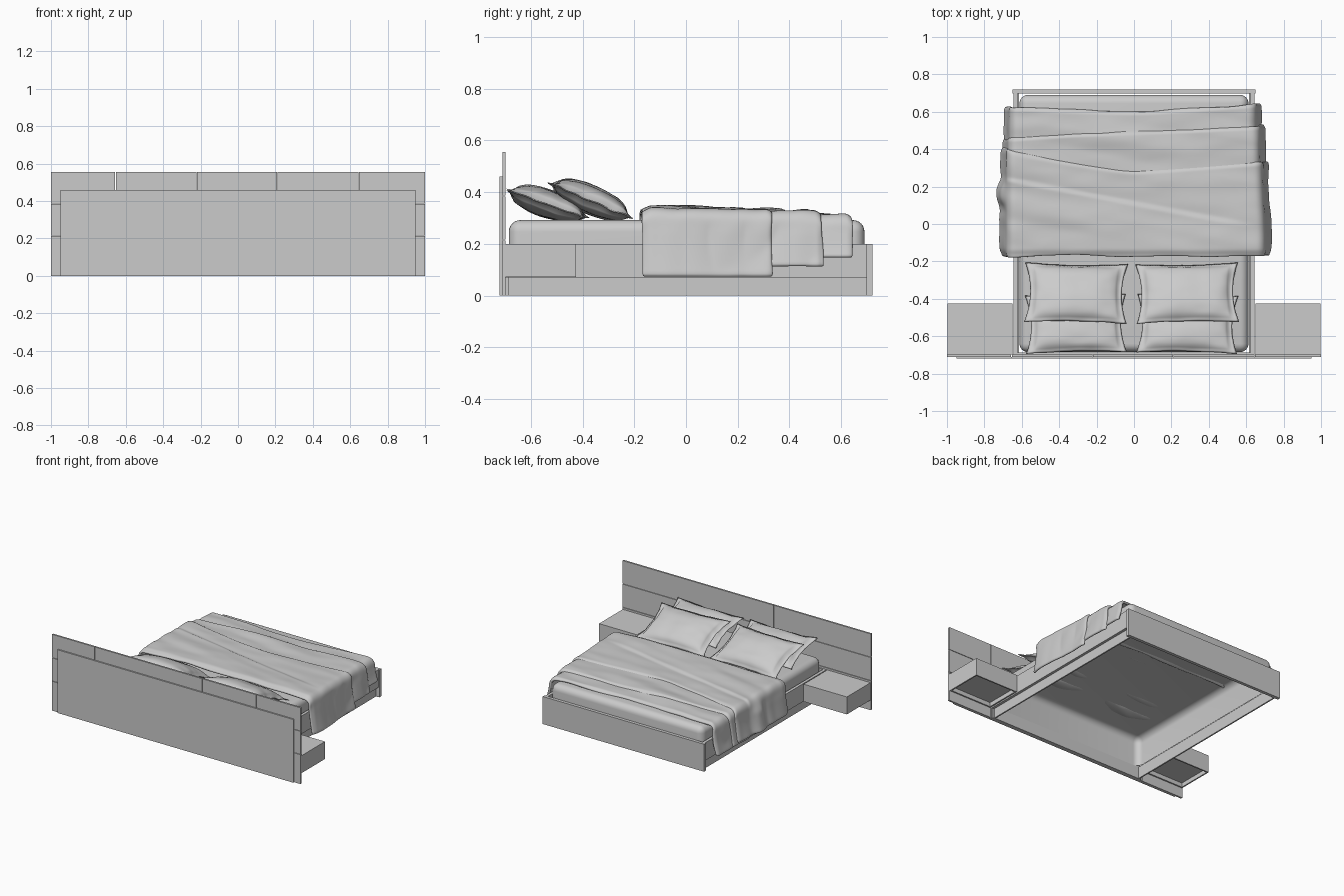
import bpy, bmesh, math
from mathutils import Vector, noise

if "Cube" in bpy.data.objects:
    bpy.data.objects.remove(bpy.data.objects["Cube"])

grey = bpy.data.materials.new("plain_grey")
grey.diffuse_color = (0.6, 0.6, 0.6, 1)
grey.use_nodes = True
grey.node_tree.nodes["Principled BSDF"].inputs["Base Color"].default_value = grey.diffuse_color


def finish(name, bm, smooth=False):
    bmesh.ops.recalc_face_normals(bm, faces=bm.faces[:])
    me = bpy.data.meshes.new(name)
    bm.to_mesh(me)
    bm.free()
    me.materials.append(grey)
    ob = bpy.data.objects.new(name, me)
    bpy.context.collection.objects.link(ob)
    if smooth:
        for p in me.polygons:
            p.use_smooth = True
    return ob


def box(name, x0, x1, y0, y1, z0, z1, recess=0.0, bevel=0.0, open_bottom=False):
    bm = bmesh.new()
    bmesh.ops.create_cube(bm, size=1)
    for v in bm.verts:
        v.co = Vector(((x0 + x1) / 2 + v.co.x * (x1 - x0),
                       (y0 + y1) / 2 + v.co.y * (y1 - y0),
                       (z0 + z1) / 2 + v.co.z * (z1 - z0)))
    bm.normal_update()
    low = min(bm.faces, key=lambda f: f.calc_center_median().z)
    if recess:
        for t in (0.014, 0.0005):
            bmesh.ops.inset_region(bm, faces=[low], thickness=t)
        for v in low.verts:
            v.co.z += recess
    if bevel:
        edges = [e for e in bm.edges if max(v.co.z for v in e.verts) > z0 + 1e-4]
        bmesh.ops.bevel(bm, geom=edges, offset=bevel, segments=6,
                        profile=0.5, affect='EDGES')
    if open_bottom:
        bottom = [f for f in bm.faces
                  if all(v.co.z < z0 + 1e-4 for v in f.verts)]
        bmesh.ops.delete(bm, geom=bottom, context='FACES_ONLY')
    return finish(name, bm, bevel > 0)


# Headboard: rear plate and a grid of front panels with narrow joints
box("headboard_rear_plate", -0.95, 0.95, -0.72, -0.71, 0, 0.46)
cols = [-1.0015, -0.655, -0.22, 0.21, 0.645, 1.0015]
rows = [-0.0015, 0.215, 0.385, 0.5565]
g = 0.0015
for i in range(5):
    for j in range(3):
        box("headboard_panel", cols[i] + g, cols[i + 1] - g, -0.71, -0.697,
            rows[j] + g, rows[j + 1] - g)

# Bed frame: footboard, head rail, side rails and recessed plinth
box("footboard", -0.65, 0.65, 0.697, 0.72, 0, 0.2)
box("head_rail", -0.635, 0.635, -0.697, -0.687, 0.0, 0.2)
for s in (-1, 1):
    a, b = sorted((s * 0.622, s * 0.643))
    box("side_rail", a, b, -0.697, 0.697, 0.07, 0.2)
    a, b = sorted((s * 0.614, s * 0.624))
    box("side_plinth", a, b, -0.69, 0.697, 0, 0.085)

# Floating nightstands with a shallow recess underneath
for s in (-1, 1):
    a, b = sorted((s * 0.65, s * 0.998))
    box("nightstand", a, b, -0.697, -0.425, 0.073, 0.2, recess=0.03)

# Mattress cover, open underneath
box("mattress", -0.612, 0.612, -0.685, 0.69, 0.085, 0.292,
    bevel=0.045, open_bottom=True)


def smoothstep(a, b, t):
    t = max(0.0, min(1.0, (t - a) / (b - a)))
    return t * t * (3 - 2 * t)


def arch(xl, xr, zt, hl, hr, r=0.05):
    """Cross-section points draped over the bed, left hem to right hem."""
    pts = []
    for k in range(10):
        t = k / 10
        pts.append((xl - 0.03 * (1 - t) ** 1.5, hl + (zt - r - hl) * t))
    for k in range(6):
        a = math.pi - k / 5 * math.pi / 2
        pts.append((xl + r + r * math.cos(a), zt - r + r * math.sin(a)))
    for k in range(1, 36):
        pts.append((xl + r + (xr - xl - 2 * r) * k / 36, zt))
    for k in range(6):
        a = math.pi / 2 * (1 - k / 5)
        pts.append((xr - r + r * math.cos(a), zt - r + r * math.sin(a)))
    for k in range(1, 11):
        t = k / 10
        pts.append((xr + 0.03 * t ** 1.5, zt - r - (zt - r - hr) * t))
    return pts


def duvet(name, start, ends, xl, xr, zt, hl, hr, fold=False, seed=0.0):
    """Draped cloth; ends gives the foot edge at left, middle and right."""
    n = 44
    pts = arch(xl, xr, zt, hl, hr)
    bm = bmesh.new()
    grid = []
    for x, z in pts:
        t = max(-1.0, min(1.0, x / 0.7))
        end = ends[1] + (ends[2 if t > 0 else 0] - ends[1]) * abs(t) ** 1.3
        col = []
        for j in range(n + 1):
            v = j / n
            hang = smoothstep(zt - 0.02, zt - 0.1, z)
            y = start + (end - start) * v
            y += 0.010 * noise.noise(Vector((x * 5, z * 6, seed + v)))
            # creases shared by all layers, so the steps between them stay
            w = 0.011 * noise.noise(Vector((x * 1.6, (y + 0.2 * x) * 9, 1.4)))
            w += 0.003 * noise.noise(Vector((x * 6, y * 14, z * 2)))
            side = 0.014 * noise.noise(Vector((1.4, y * 8, z * 3)))
            px, pz = x, z + w * (1 - hang)
            px += math.copysign(hang * (side + w * 0.4), x)
            # rolled edges
            d = min(y - start, (end - y) * 2)
            roll = 0.014 * (1 - smoothstep(0, 0.04, d))
            pz -= roll * (1 - hang)
            px -= math.copysign(roll * 0.6 * hang, x)
            if fold:
                # turned-back diagonal flap near the head
                line = 0.11 - 0.19 * x
                pz += (0.011 * smoothstep(line + 0.010, line - 0.010, y)
                       * smoothstep(0.66, 0.45, x) * (1 - hang))
                px -= 0.025 * smoothstep(0.10, 0.01, abs(y - 0.16)) * (x < -0.6) * hang
                px += 0.015 * smoothstep(0.3, -0.1, y) * (x > 0) * smoothstep(0.4, 0.7, x)
            col.append(bm.verts.new((px, y, pz)))
        grid.append(col)
    for a, b in zip(grid, grid[1:]):
        for j in range(n):
            bm.faces.new((a[j], b[j], b[j + 1], a[j + 1]))
    ob = finish(name, bm, True)
    if sum(p.normal.z for p in ob.data.polygons) < 0:
        ob.data.flip_normals()
    m = ob.modifiers.new("thickness", 'SOLIDIFY')
    m.thickness = 0.018
    m.offset = -1
    m = ob.modifiers.new("soften", 'SUBSURF')
    m.levels = m.render_levels = 1


# Duvet gathered in three overlapping layers
duvet("duvet_lower_layer", 0.2, (0.63, 0.605, 0.65), -0.666, 0.655, 0.316,
      0.085, 0.15, seed=3.1)
duvet("duvet_middle_layer", 0.1, (0.46, 0.50, 0.53), -0.674, 0.674, 0.327,
      0.09, 0.115, seed=7.7)
duvet("duvet_top_layer", -0.175, (0.41, 0.29, 0.34), -0.682, 0.688, 0.335,
      0.105, 0.075, fold=True, seed=1.4)


def pillow(name, loc, w, h, top, bottom, tilt, turn, seed):
    """Flanged pillow with pinched sides and pointed corners."""
    nu, nv = 40, 30
    bm = bmesh.new()
    c, s = math.cos(tilt), math.sin(tilt)
    for sign, depth in ((1, top), (-1, bottom)):
        grid = []
        for i in range(nu + 1):
            col = []
            for j in range(nv + 1):
                u, v = 2 * i / nu - 1, 2 * j / nv - 1
                x = w * u * (1 - 0.11 * (1 - v * v) * u * u)
                y = h * v * (1 - 0.07 * (1 - u * u) * v * v)
                bu, bv = max(0, 1 - (u / 0.9) ** 2), max(0, 1 - (v / 0.89) ** 2)
                z = depth * (bu * bv) ** 0.42
                rim = i in (0, nu) or j in (0, nv)
                z += 0 if rim else 0.003
                z += (0.006 * (bu * bv) ** 0.5
                      * noise.noise(Vector((u * 2, v * 2, seed))))
                wave = (0.008 * noise.noise(Vector((u * 3, v * 3, seed + 9)))
                        * max(u * u, v * v))
                z = sign * z + wave
                p = Vector((x * math.cos(turn) - y * math.sin(turn),
                            x * math.sin(turn) + y * math.cos(turn), z))
                p = Vector((p.x, p.y * c - p.z * s, p.y * s + p.z * c))
                col.append(bm.verts.new(p + Vector(loc)))
            grid.append(col)
        for a, b in zip(grid, grid[1:]):
            for j in range(nv):
                bm.faces.new((a[j], b[j], b[j + 1], a[j + 1]))
    bmesh.ops.remove_doubles(bm, verts=bm.verts[:], dist=0.0005)
    finish(name, bm, True)


# Two pillows per sleeper, the front one leaning on the rear one
for k, x in enumerate((-0.31, 0.285)):
    pillow("rear_pillow", (x, -0.535, 0.354), 0.27, 0.165, 0.052, 0.05,
           math.radians(-19), 0.02 * (1 - 2 * k), 2.3 + k * 4)
    pillow("front_pillow", (x, -0.370, 0.368), 0.275, 0.174, 0.056, 0.05,
           math.radians(-23), 0.02 * (2 * k - 1), 5.9 + k * 3)
